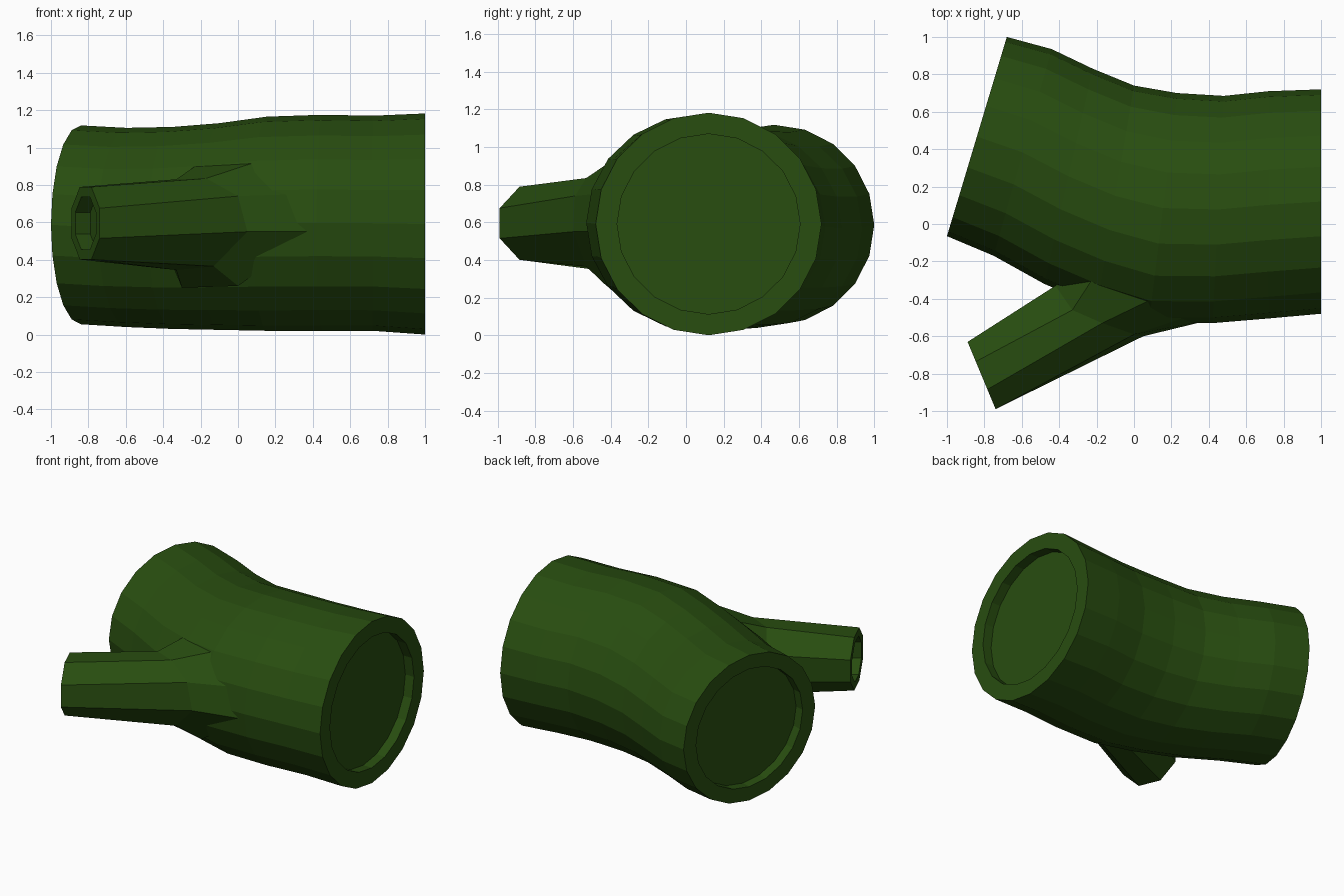
import bpy
import bmesh
from math import sin, cos, tau
from mathutils import Vector

cube = bpy.data.objects.get("Cube")
if cube:
    bpy.data.objects.remove(cube, do_unlink=True)

bark = bpy.data.materials.new("mossy green")
bark.use_nodes = True
color = (0.021, 0.074, 0.005, 1)
bark.diffuse_color = color
bark.node_tree.nodes["Principled BSDF"].inputs["Base Color"].default_value = color


def recess(ring, scale, push):
    """Rim, wall and floor loops of a sunken end, outermost first."""
    centre = sum(ring, Vector()) / len(ring)
    rim = [centre + (p - centre) * scale for p in ring]
    return [rim, [p + push for p in rim]]


def skin(name, rings):
    """Bridge successive loops and close both ends."""
    bm = bmesh.new()
    loops = [[bm.verts.new(p) for p in ring] for ring in rings]
    n = len(loops[0])
    for a, b in zip(loops, loops[1:]):
        for i in range(n):
            j = (i + 1) % n
            bm.faces.new((a[i], a[j], b[j], b[i]))
    bm.faces.new(loops[0])
    bm.faces.new(loops[-1])
    bmesh.ops.recalc_face_normals(bm, faces=bm.faces[:])
    mesh = bpy.data.meshes.new(name)
    bm.to_mesh(mesh)
    bm.free()
    mesh.materials.append(bark)
    obj = bpy.data.objects.new(name, mesh)
    bpy.context.collection.objects.link(obj)
    return obj


# Trunk sections: back edge x, y; front edge x, y; bottom and top height
sections = [
    (-.68, 1.0, -1.0, -.065, .055, 1.118),
    (-.44, .935, -.75, -.17, .04, 1.105),
    (-.22, .83, -.48, -.32, .03, 1.11),
    (0, .74, -.2, -.44, .025, 1.13),
    (.23, .70, .08, -.53, .02, 1.165),
    (.48, .685, .42, -.53, .02, 1.175),
    (.72, .71, .72, -.505, .02, 1.17),
    (1, .72, 1, -.48, 0, 1.182),
]
SIDES = 20
trunk = []
for bx, by, fx, fy, low, high in sections:
    middle = Vector((bx + fx, by + fy, low + high)) / 2
    across = Vector((bx - fx, by - fy, 0)) / 2
    up = Vector((0, 0, (high - low) / 2))
    trunk.append([middle + across * sin(tau * i / SIDES) + up * cos(tau * i / SIDES)
                  for i in range(SIDES)])
left_cut = recess(trunk[-1], .81, Vector((-.07, 0, 0)))
right_cut = recess(trunk[0], .81, Vector((.067, -.02, 0)))
skin("log_trunk", right_cut[::-1] + trunk + left_cut)

# Branch: eight-sided stub, collar, and flare that sinks into the trunk
tip_centre = Vector((-.815, -.81, .595))
tip_side = Vector((.075, -.18, 0)) * 1.08
tip_up = Vector((0, 0, .21))
tip = [tip_centre + tip_side * sin(tau * (i + .5) / 8) + tip_up * cos(tau * (i + .5) / 8)
       for i in range(8)]
collar = [Vector(p) for p in (
    (-.17, -.53, .835), (0, -.59, .74), (.05, -.6, .55), (-.13, -.53, .365),
    (-.33, -.46, .345), (-.42, -.34, .5), (-.42, -.33, .7), (-.33, -.46, .83))]
flare = [Vector(p) for p in (
    (.12, -.39, .93), (.3, -.49, .75), (.42, -.51, .55), (0, -.42, .26),
    (-.3, -.33, .25), (-.38, -.28, .45), (-.38, -.27, .72), (-.2, -.26, .92))]
hollow = recess(tip, .73, Vector((.08, .045, 0)))
skin("branch_stub", hollow[::-1] + [tip, collar, flare])
